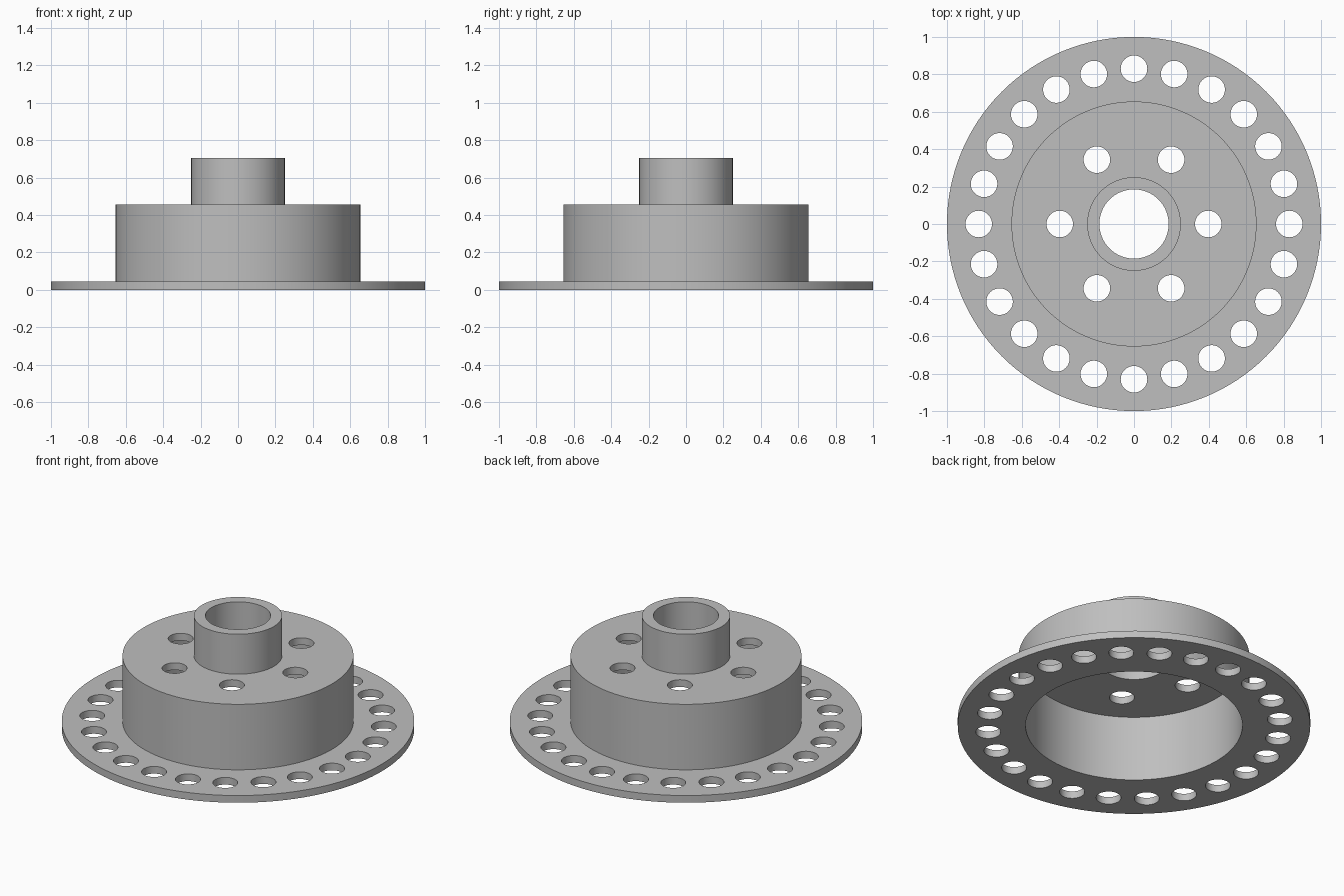
import bpy
import bmesh
from math import cos, sin, tau
from mathutils import Matrix, Vector

cube = bpy.data.objects.get("Cube")
if cube:
    bpy.data.objects.remove(cube, do_unlink=True)

# Main dimensions
SHEET = 0.045
FLANGE_R, DRUM_R, HUB_R, BORE_R = 1.0, 0.655, 0.25, 0.185
DRUM_TOP, HUB_TOP = 0.455, 0.705
INNER_R = DRUM_R - 0.04
HOLE_R = 0.071

# Material
grey = bpy.data.materials.new("plain grey")
grey.use_nodes = True
colour = (0.52, 0.52, 0.52, 1)
grey.diffuse_color = colour
grey.node_tree.nodes["Principled BSDF"].inputs["Base Color"].default_value = colour


def make_object(name, bm):
    bmesh.ops.recalc_face_normals(bm, faces=bm.faces)
    mesh = bpy.data.meshes.new(name)
    bm.to_mesh(mesh)
    bm.free()
    mesh.materials.append(grey)
    obj = bpy.data.objects.new(name, mesh)
    bpy.context.collection.objects.link(obj)
    return obj


def lathe(name, profile, steps=128):
    """Revolve a closed (radius, height) outline around z."""
    bm = bmesh.new()
    rings = [[bm.verts.new((r * cos(tau * i / steps), r * sin(tau * i / steps), z))
              for i in range(steps)] for r, z in profile]
    for a, b in zip(rings, rings[1:] + rings[:1]):
        for i in range(steps):
            j = (i + 1) % steps
            bm.faces.new((a[i], a[j], b[j], b[i]))
    return make_object(name, bm)


def add_hole_circle(bm, count, radius, height):
    """Add a circle of upright drill cylinders."""
    for i in range(count):
        angle = tau * i / count
        place = Vector((radius * cos(angle), radius * sin(angle), height))
        bmesh.ops.create_cone(bm, cap_ends=True, segments=48, radius1=HOLE_R,
                              radius2=HOLE_R, depth=0.2,
                              matrix=Matrix.Translation(place))


# Flange, hollow drum and bored hub turned as one solid
body = lathe("flanged_hub", [
    (INNER_R, 0), (FLANGE_R, 0), (FLANGE_R, SHEET), (DRUM_R, SHEET),
    (DRUM_R, DRUM_TOP), (HUB_R, DRUM_TOP), (HUB_R, HUB_TOP),
    (BORE_R, HUB_TOP), (BORE_R, DRUM_TOP - SHEET), (INNER_R, DRUM_TOP - SHEET),
])

# Rim holes and drum-top bolt holes
drills = bmesh.new()
add_hole_circle(drills, 24, 0.83, SHEET / 2)
add_hole_circle(drills, 6, 0.397, DRUM_TOP - SHEET / 2)
cutter = make_object("hole_cutter", drills)
cutter.hide_render = True

cut = body.modifiers.new("holes", "BOOLEAN")
cut.operation = "DIFFERENCE"
cut.solver = "EXACT"
cut.object = cutter

# Apply the cut and smooth the round walls
bpy.ops.object.select_all(action="DESELECT")
bpy.context.view_layer.objects.active = body
body.select_set(True)
bpy.ops.object.modifier_apply(modifier=cut.name)
bpy.data.objects.remove(cutter, do_unlink=True)
bpy.ops.object.shade_smooth_by_angle()
